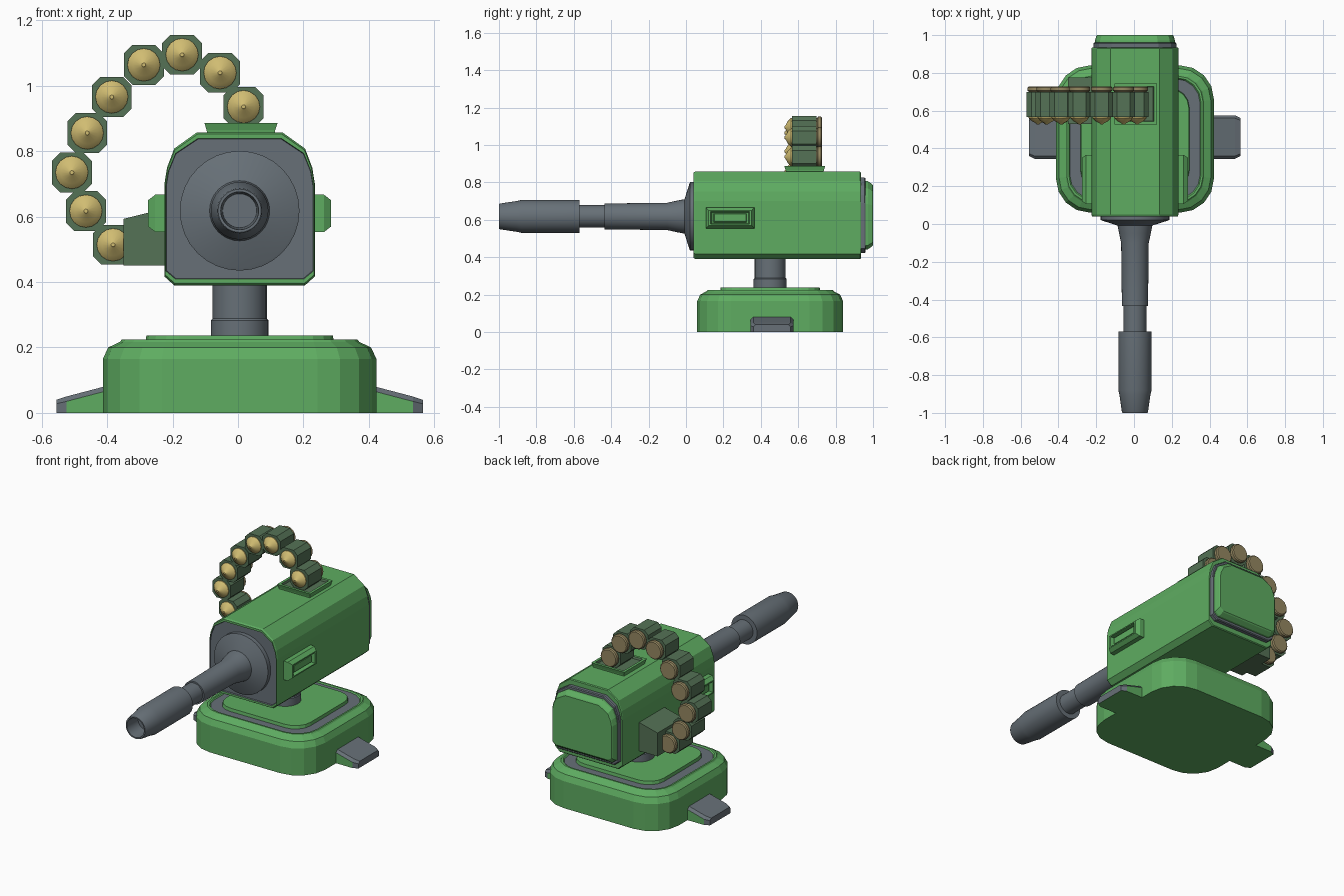
import bpy, bmesh, math
from mathutils import Vector

if "Cube" in bpy.data.objects:
    bpy.data.objects.remove(bpy.data.objects["Cube"])

CX, CY, BZ = 0.005, 0.45, 0.618   # centre line, base centre, barrel height


def material(name, rgb):
    m = bpy.data.materials.new(name)
    m.diffuse_color = (*rgb, 1)
    m.use_nodes = True
    m.node_tree.nodes["Principled BSDF"].inputs["Base Color"].default_value = m.diffuse_color
    return m


GREEN = material("green_paint", (0.112, 0.413, 0.119))
GREY = material("gunmetal_grey", (0.135, 0.162, 0.185))
DARK = material("dark_green", (0.090, 0.168, 0.092))
BRASS = material("brass_tip", (0.64, 0.51, 0.17))
CASE = material("brown_casing", (0.30, 0.245, 0.12))


def loft(name, rings, mats, bands=None, smooth=False, rule=None):
    """Skin a list of equal point rings; bands = slot per band, then start cap and end cap."""
    bm = bmesh.new()
    vs = [[bm.verts.new(p) for p in r] for r in rings]
    n = len(rings[0])
    bands = bands or [0] * (len(rings) + 1)
    for k in range(len(rings) - 1):
        for i in range(n):
            j = (i + 1) % n
            f = bm.faces.new((vs[k][i], vs[k][j], vs[k + 1][j], vs[k + 1][i]))
            f.material_index = bands[k]
    bm.faces.new(vs[0]).material_index = bands[-2]
    bm.faces.new(vs[-1]).material_index = bands[-1]
    bmesh.ops.recalc_face_normals(bm, faces=bm.faces)
    if rule:
        for f in bm.faces:
            f.material_index = rule(f.normal)
    me = bpy.data.meshes.new(name)
    bm.to_mesh(me)
    bm.free()
    for m in mats:
        me.materials.append(m)
    ob = bpy.data.objects.new(name, me)
    bpy.context.collection.objects.link(ob)
    if smooth:
        bpy.ops.object.select_all(action='DESELECT')
        ob.select_set(True)
        bpy.context.view_layer.objects.active = ob
        bpy.ops.object.shade_smooth_by_angle(angle=math.radians(30))
    return ob


def rounded_rect(hx, hy, r, z, seg=4):
    pts = []
    for q, (sx, sy) in enumerate([(1, 1), (-1, 1), (-1, -1), (1, -1)]):
        for i in range(seg + 1):
            a = math.pi / 2 * (q + i / seg)
            pts.append((CX + sx * (hx - r) + r * math.cos(a), CY + sy * (hy - r) + r * math.sin(a), z))
    return pts


def circle_y(x, z, y, r, n):
    return [(x + r * math.cos(2 * math.pi * i / n), y, z + r * math.sin(2 * math.pi * i / n)) for i in range(n)]


def circle_z(z, r, n=24):
    return [(CX + r * math.cos(2 * math.pi * i / n), CY + r * math.sin(2 * math.pi * i / n), z) for i in range(n)]


# Base: rounded pedestal with grey ring and raised green plate
loft("base", [rounded_rect(*a) for a in [
    (0.418, 0.390, 0.18, 0.0), (0.418, 0.390, 0.18, 0.165), (0.402, 0.374, 0.17, 0.200),
    (0.366, 0.342, 0.14, 0.217), (0.360, 0.334, 0.135, 0.225), (0.350, 0.324, 0.13, 0.225),
    (0.345, 0.319, 0.13, 0.218), (0.288, 0.268, 0.10, 0.218), (0.285, 0.265, 0.10, 0.237)]],
    [GREEN, GREY], [0, 0, 0, 0, 0, 0, 1, 0, 0, 0])

# Feet: sloped grey toes with green flanks
for s, side in ((-1, "left"), (1, "right")):
    rings = []
    for x, h, zt, c in [(0.37, 0.115, 0.092, 0.015), (0.53, 0.115, 0.050, 0.015), (0.56, 0.100, 0.040, 0.012)]:
        rings.append([(CX + s * x, CY + 0.01 + y, z) for y, z in
                      [(-h, 0), (-h, zt - c), (-h + c, zt), (h - c, zt), (h, zt - c), (h, 0)]])
    loft("foot_" + side, rings, [GREEN, GREY],
         rule=lambda n: 0 if abs(n.y) > 0.95 or n.z < -0.5 else 1)

# Swivel post
loft("swivel_post", [circle_z(*a) for a in [(0.23, 0.088), (0.283, 0.088), (0.288, 0.083), (0.41, 0.083)]],
     [GREY], smooth=True)

# Gun housing: half profile mirrored, extruded along y
HALF = [(0.20, 0.39), (0.23, 0.417), (0.23, 0.70), (0.222, 0.75), (0.20, 0.808), (0.13, 0.858)]


def body_ring(y, sx=1, sz=1, zc=0.625):
    half = [(x * sx, zc + (z - zc) * sz) for x, z in HALF]
    return [(CX + x, y, z) for x, z in half] + [(CX - x, y, z) for x, z in reversed(half)]


loft("housing", [body_ring(0.048, 0.975, 0.91), body_ring(0.04, 0.98, 0.92), body_ring(0.04, 0.99, 0.975),
                 body_ring(0.05), body_ring(0.93), body_ring(0.935, 0.99, 0.98)],
     [GREEN, GREY], [1, 0, 0, 0, 0, 1, 0])
loft("rear_collar", [body_ring(0.92, 0.955, 0.86), body_ring(0.955, 0.955, 0.86), body_ring(0.96, 0.94, 0.84)], [GREY])
loft("rear_cap", [body_ring(0.95, 0.925, 0.79), body_ring(0.972, 0.92, 0.78), body_ring(0.995, 0.89, 0.71),
                  body_ring(1.0, 0.87, 0.68)], [GREEN])

# Barrel: turned profile with flange, step and hollow muzzle
BARREL = [(0.06, 0.183), (0.022, 0.183), (0.018, 0.174), (-0.008, 0.092), (-0.05, 0.084), (-0.10, 0.073),
          (-0.435, 0.069), (-0.435, 0.060), (-0.57, 0.060), (-0.57, 0.088), (-0.88, 0.088), (-0.905, 0.082),
          (-0.995, 0.069), (-1.0, 0.066), (-1.0, 0.058), (-0.90, 0.052)]
loft("barrel", [circle_y(CX, BZ, y, r, 32) for y, r in BARREL], [GREY], smooth=True)


# Side panels: tapered frame, recess and raised centre
def panel_ring(x, hy, hz):
    return [(x, 0.236 + a * hy, 0.61 + b * hz) for a, b in [(-1, -1), (1, -1), (1, 1), (-1, 1)]]


for s, side in ((-1, "left"), (1, "right")):
    loft("side_panel_" + side, [panel_ring(CX + s * x, hy, hz) for x, hy, hz in [
        (0.21, 0.130, 0.057), (0.258, 0.130, 0.057), (0.280, 0.115, 0.040), (0.280, 0.104, 0.033),
        (0.255, 0.098, 0.029), (0.255, 0.088, 0.024), (0.268, 0.084, 0.020)]], [GREEN])


# Top feed hatch: flared rim with dark recess
def hatch_ring(z, hx, hy):
    return [(0.009 + a * hx, 0.635 + b * hy, z) for a, b in [(-1, -1), (1, -1), (1, 1), (-1, 1)]]


loft("feed_hatch", [hatch_ring(*a) for a in [(0.85, 0.103, 0.100), (0.865, 0.105, 0.102), (0.887, 0.112, 0.109),
                                             (0.887, 0.096, 0.093), (0.875, 0.092, 0.089)]],
     [GREEN, DARK], [0, 0, 0, 1, 0, 1])

# Side feed box, tapering outwards
loft("feed_box", [[(x, y, z) for y, z in [(0.53, 0.45), (0.775, 0.45), (0.775, zt), (0.53, zt)]]
                  for x, zt in [(-0.35, 0.593), (-0.21, 0.628)]], [DARK])

# Ammunition belt: chamfered links with a round in each
BELT = [(0.017, 0.936), (-0.055, 1.040), (-0.171, 1.095), (-0.288, 1.064), (-0.386, 0.966),
        (-0.461, 0.856), (-0.508, 0.735), (-0.465, 0.617), (-0.382, 0.514)]
H, C = 0.061, 0.026
OCT = [(H, C - H), (H, H - C), (H - C, H), (C - H, H), (-H, H - C), (-H, C - H), (C - H, -H), (H - C, -H)]
for i, (x, z) in enumerate(BELT, 1):
    loft(f"belt_link_{i}", [[(x + a, y, z + b) for a, b in OCT] for y in (0.567, 0.698)], [DARK])
    loft(f"round_tip_{i}", [circle_y(x, z, y, r, 16) for y, r in
                            [(0.58, 0.050), (0.562, 0.050), (0.545, 0.034), (0.532, 0.010), (0.527, 0.006)]],
         [BRASS], smooth=True)
    loft(f"round_case_{i}", [circle_y(x, z, y, r, 16) for y, r in
                             [(0.69, 0.050), (0.702, 0.050), (0.706, 0.056), (0.722, 0.056), (0.728, 0.050)]],
         [CASE], smooth=True)
